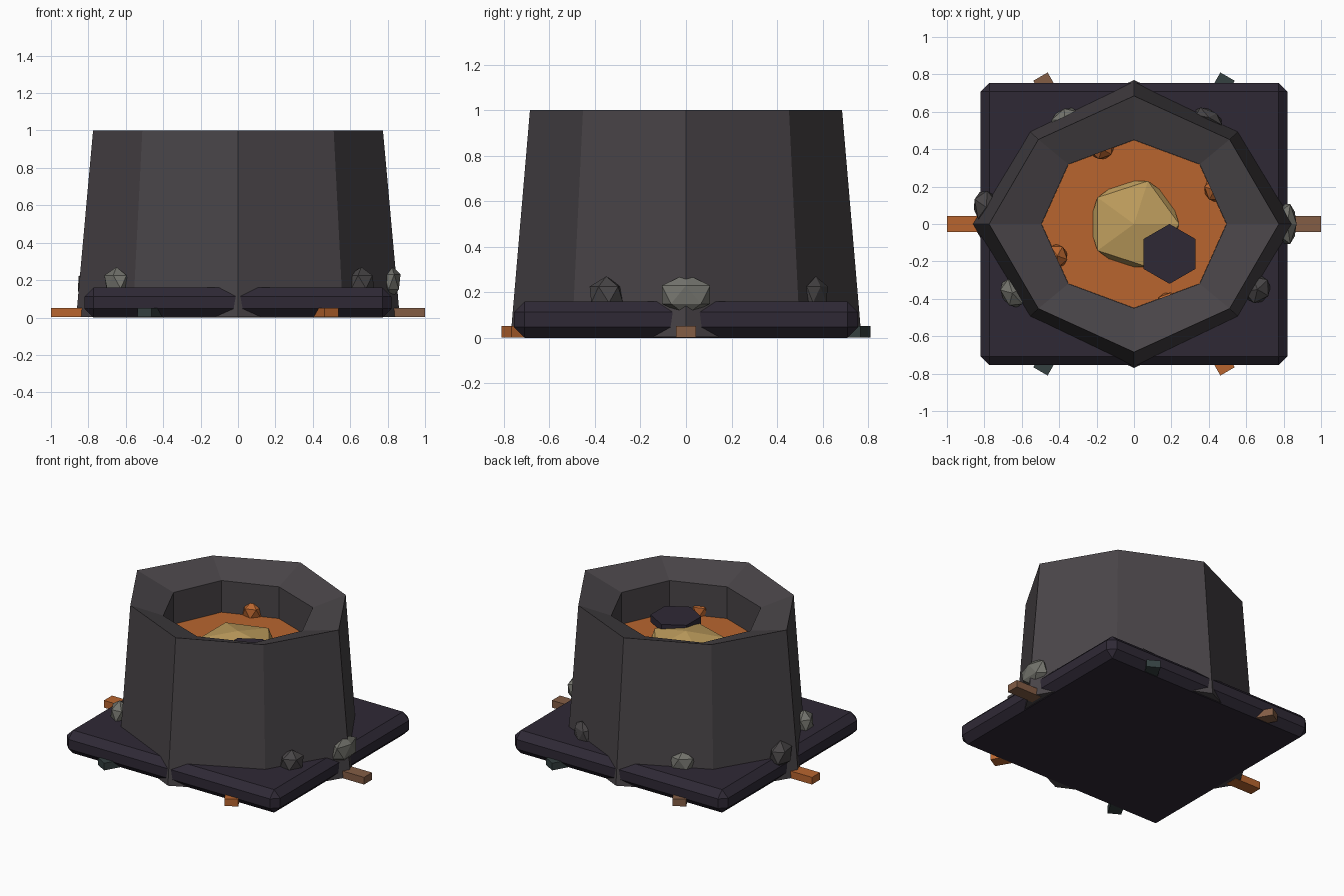
import bpy, bmesh, math
from math import radians
from mathutils import Matrix

if "Cube" in bpy.data.objects:
    bpy.data.objects.remove(bpy.data.objects["Cube"])


def material(name, r, g, b):
    m = bpy.data.materials.new(name)
    m.diffuse_color = (r, g, b, 1)
    m.use_nodes = True
    m.node_tree.nodes["Principled BSDF"].inputs["Base Color"].default_value = m.diffuse_color
    return m


IRON = material("dark_iron", 0.066, 0.058, 0.064)
SLAB = material("dark_slab", 0.028, 0.022, 0.036)
LAVA = material("orange", 0.48, 0.13, 0.028)
GOLD = material("gold", 0.52, 0.34, 0.11)
BROWN = material("brown", 0.23, 0.11, 0.06)
GREEN = material("dark_green", 0.035, 0.052, 0.052)
PALE = material("pale_stone", 0.17, 0.17, 0.15)
GREY = material("grey_stone", 0.065, 0.06, 0.062)


def finish(name, bm, mat):
    bmesh.ops.recalc_face_normals(bm, faces=bm.faces)
    me = bpy.data.meshes.new(name)
    bm.to_mesh(me)
    bm.free()
    me.materials.append(mat)
    ob = bpy.data.objects.new(name, me)
    bpy.context.collection.objects.link(ob)
    return ob


def place(loc, rot_z=0, scale=(1, 1, 1)):
    return (Matrix.Translation(loc) @ Matrix.Rotation(radians(rot_z), 4, 'Z')
            @ Matrix.Diagonal((*scale, 1)))


def box(name, loc, size, mat, rot_z=0, bevel=0):
    bm = bmesh.new()
    bmesh.ops.create_cube(bm, size=1, matrix=place(loc, rot_z, size))
    if bevel:
        bmesh.ops.bevel(bm, geom=bm.edges[:], offset=bevel, segments=1,
                        affect='EDGES', profile=0.5)
    return finish(name, bm, mat)


def rock(name, loc, radii, mat, rot_z=0):
    bm = bmesh.new()
    bmesh.ops.create_icosphere(bm, subdivisions=1, radius=1,
                               matrix=place(loc, rot_z, radii))
    return finish(name, bm, mat)


def octagon_lathe(name, rings, mat):
    """Each ring: x radius, y radius, diagonal factor, z."""
    bm = bmesh.new()
    loops = []
    for rx, ry, d, z in rings:
        pts = [(1, 0), (d, d), (0, 1), (-d, d), (-1, 0), (-d, -d), (0, -1), (d, -d)]
        loops.append([bm.verts.new((rx * x, ry * y, z)) for x, y in pts])
    for a, b in zip(loops, loops[1:]):
        for i in range(8):
            j = (i + 1) % 8
            bm.faces.new((a[i], a[j], b[j], b[i]))
    bm.faces.new(loops[0][::-1])
    bm.faces.new(loops[-1])
    return finish(name, bm, mat)


# Bevelled ground slab
box("base_slab", (0, 0, 0.08), (1.64, 1.51, 0.16), SLAB, bevel=0.047)

# Tapered eight-sided vessel with sloping rim and hollow
octagon_lathe("vessel", [(0.865, 0.77, 0.65, 0.004), (0.775, 0.685, 0.66, 1.0),
                         (0.495, 0.45, 0.71, 0.92), (0.495, 0.45, 0.71, 0.62)], IRON)

# Molten pool
octagon_lathe("molten_pool", [(0.494, 0.449, 0.71, 0.63),
                              (0.494, 0.449, 0.71, 0.70)], LAVA)

# Glowing core and floating crust plate
rock("glowing_core", (0, 0, 0.70), (0.27, 0.27, 0.085), GOLD)
bm = bmesh.new()
bmesh.ops.create_cone(bm, cap_ends=True, segments=6, radius1=0.16, radius2=0.16,
                      depth=0.05, matrix=place((0.19, -0.16, 0.755)))
finish("crust_plate", bm, SLAB)

# Bubbles at the pool edge
for i, (x, y, r) in enumerate([(0.43, 0.18, 20), (-0.17, 0.40, 110),
                               (-0.41, -0.17, 200), (0.18, -0.42, 290)]):
    rock(f"bubble_{i + 1}", (x, y, 0.725), (0.06, 0.07, 0.07), LAVA, r)

# Stones round the foot of the vessel
stones = [(0.82, 0.0, 0.19, 0.055, 0.125, 0.09, 0, PALE),
          (0.66, -0.35, 0.19, 0.075, 0.085, 0.08, -30, GREY),
          (0.40, 0.57, 0.19, 0.09, 0.045, 0.08, -30, GREY),
          (-0.37, 0.56, 0.19, 0.09, 0.06, 0.08, 30, PALE),
          (-0.79, 0.09, 0.18, 0.075, 0.10, 0.09, 10, GREY),
          (-0.65, -0.37, 0.19, 0.065, 0.09, 0.08, 30, PALE)]
for i, (x, y, z, rx, ry, rz, rot, mat) in enumerate(stones):
    rock(f"stone_{i + 1}", (x, y, z), (rx, ry, rz), mat, rot)

# Short planks sticking out from under the slab
for i, mat in enumerate([BROWN, GREEN, BROWN, LAVA, GREEN, LAVA]):
    a = math.tau * i / 6
    x, y = 0.9 * math.cos(a), 0.81 * math.sin(a)
    box(f"plank_{i + 1}", (x, y, 0.027), (0.2, 0.088, 0.05), mat, 60 * i)
